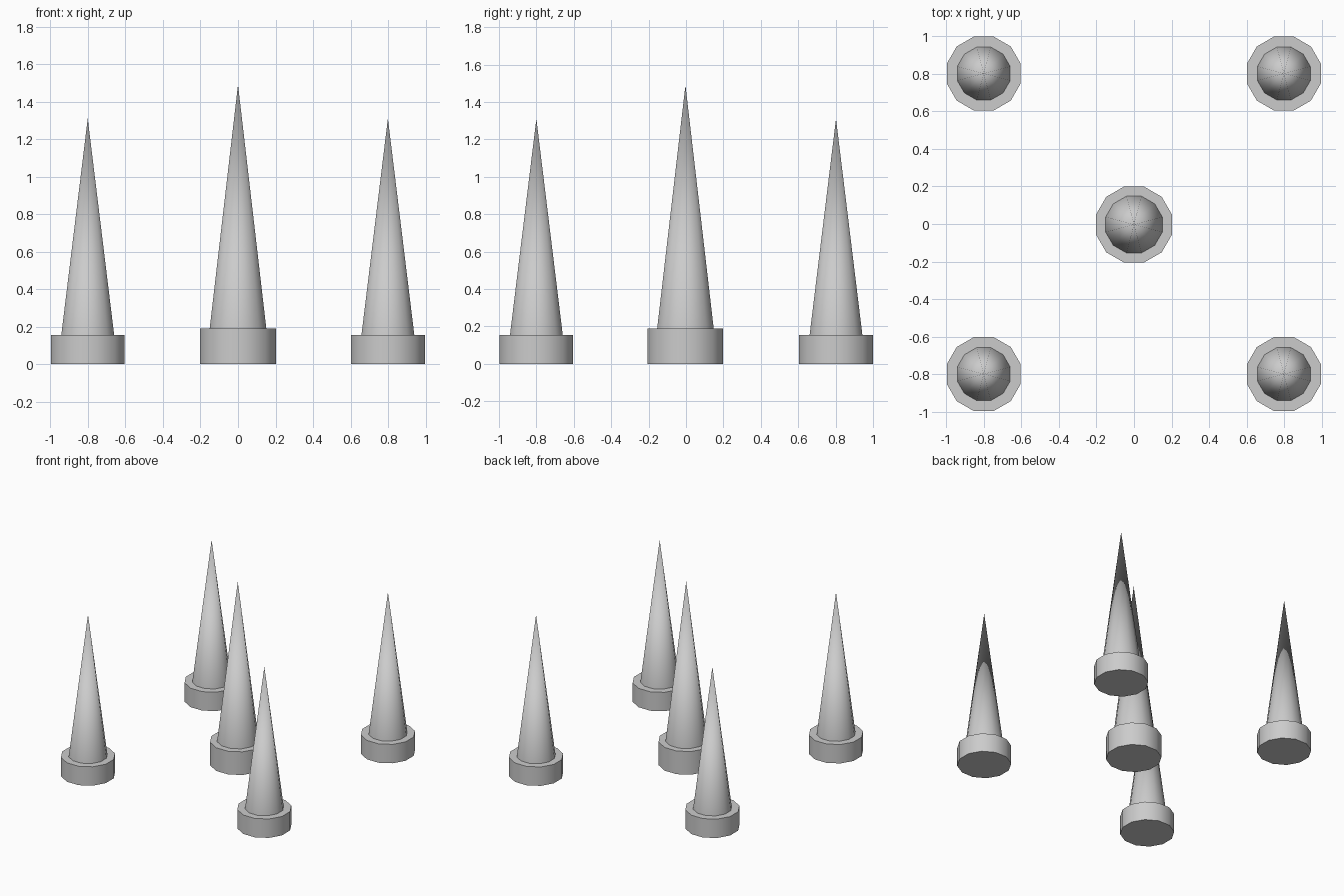
import bpy, bmesh, math

if "Cube" in bpy.data.objects:
    bpy.data.objects.remove(bpy.data.objects["Cube"])

SIDES = 12


def spike(name, x, y, profile):
    """Twelve-sided turned spike; profile is (flat-to-centre radius, height)."""
    bm = bmesh.new()
    rings = []
    for apothem, z in profile[:-1]:
        r = apothem / math.cos(math.pi / SIDES)
        rings.append([bm.verts.new((r * math.cos((i + 0.5) * math.tau / SIDES),
                                    r * math.sin((i + 0.5) * math.tau / SIDES), z))
                      for i in range(SIDES)])
    tip = bm.verts.new((0, 0, profile[-1][1]))
    bm.faces.new(rings[0][::-1])
    for i in range(SIDES):
        j = (i + 1) % SIDES
        for a, b in zip(rings, rings[1:]):
            bm.faces.new((a[i], a[j], b[j], b[i]))
        bm.faces.new((rings[-1][i], rings[-1][j], tip))
    mesh = bpy.data.meshes.new(name)
    bm.to_mesh(mesh)
    bm.free()
    ob = bpy.data.objects.new(name, mesh)
    ob.location = (x, y, 0)
    bpy.context.collection.objects.link(ob)
    # Smooth around the sides, sharp at the collar
    bpy.ops.object.select_all(action='DESELECT')
    bpy.context.view_layer.objects.active = ob
    ob.select_set(True)
    bpy.ops.object.shade_smooth_by_angle(angle=math.radians(40))


# Taller central spike
spike("centre_spike", 0, -0.003,
      [(0.202, 0), (0.202, 0.19), (0.151, 0.19), (0, 1.49)])

# Four corner spikes
for side, x in (("left", -0.801), ("right", 0.799)):
    for end, y in (("front", -0.8), ("back", 0.802)):
        spike(f"{end}_{side}_spike", x, y,
              [(0.197, 0), (0.197, 0.155), (0.141, 0.155), (0, 1.31)])
